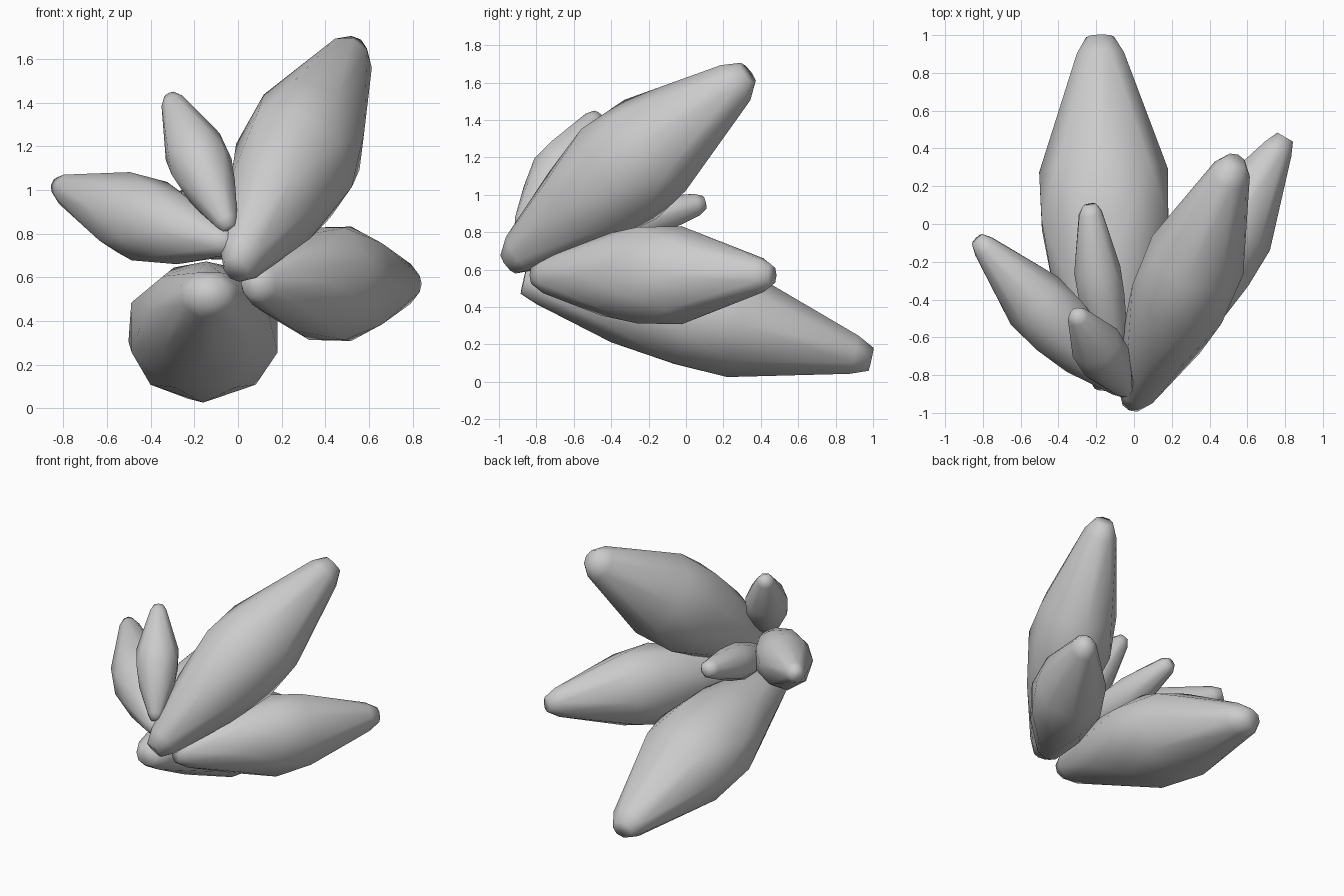
import bpy, bmesh, math
from mathutils import Vector

if "Cube" in bpy.data.objects:
    bpy.data.objects.remove(bpy.data.objects["Cube"])

SIDES = 8
# shared bud profile: (position along axis, fraction of the widest radius)
PROFILE = [(0.0, 0.22), (0.05, 0.38), (0.28, 0.79), (0.47, 1.02),
           (0.62, 0.96), (0.95, 0.40), (1.0, 0.22)]


def crystal(name, base, tip, width, height, shift=(0, 0, 0), phase=0.0, blunt=1.0):
    """Tapered faceted spike: staggered rings along an axis, wrapped in a hull."""
    base, tip, shift = Vector(base), Vector(tip), Vector(shift)
    axis = (tip - base).normalized()
    side = axis.cross(Vector((0, 0, 1))).normalized()
    up = side.cross(axis)
    bm = bmesh.new()
    for i, (t, f) in enumerate(PROFILE):
        if t > 0.9:
            f *= blunt
        centre = base.lerp(tip, t) + shift * math.sin(math.pi * t)
        for k in range(SIDES):
            a = math.tau * (k + phase + 0.5 * (i % 2)) / SIDES
            bm.verts.new(centre + side * (math.cos(a) * width * f * 1.03)
                         + up * (math.sin(a) * height * f * 1.03))
    bmesh.ops.convex_hull(bm, input=bm.verts[:])
    loose = [v for v in bm.verts if not v.link_faces]
    bmesh.ops.delete(bm, geom=loose, context='VERTS')
    bmesh.ops.recalc_face_normals(bm, faces=bm.faces[:])
    mesh = bpy.data.meshes.new(name)
    bm.to_mesh(mesh)
    bm.free()
    obj = bpy.data.objects.new(name, mesh)
    bpy.context.collection.objects.link(obj)
    bpy.ops.object.select_all(action='DESELECT')
    obj.select_set(True)
    bpy.context.view_layer.objects.active = obj
    bpy.ops.object.shade_smooth_by_angle(angle=math.radians(80))
    return obj


# large spikes
crystal("upper_right_crystal", (-0.01, -0.95, 0.635), (0.535, 0.33, 1.65),
        0.265, 0.305, (0.01, -0.01, 0.0))
crystal("lower_back_crystal", (-0.13, -0.87, 0.535), (-0.18, 0.99, 0.12),
        0.345, 0.29, (0, 0, 0.03), blunt=0.95)
crystal("right_crystal", (0.06, -0.81, 0.57), (0.80, 0.46, 0.57),
        0.235, 0.265, blunt=0.9)
# small spikes
crystal("left_crystal", (-0.03, -0.89, 0.75), (-0.83, -0.08, 1.02),
        0.18, 0.19, (0, -0.02, -0.02), blunt=0.95)
crystal("upper_left_crystal", (-0.04, -0.89, 0.82), (-0.31, -0.47, 1.43), 0.14, 0.14)
crystal("inner_crystal", (-0.08, -0.80, 0.71), (-0.235, 0.10, 0.96),
        0.125, 0.12, (-0.02, 0, 0), blunt=1.3)
